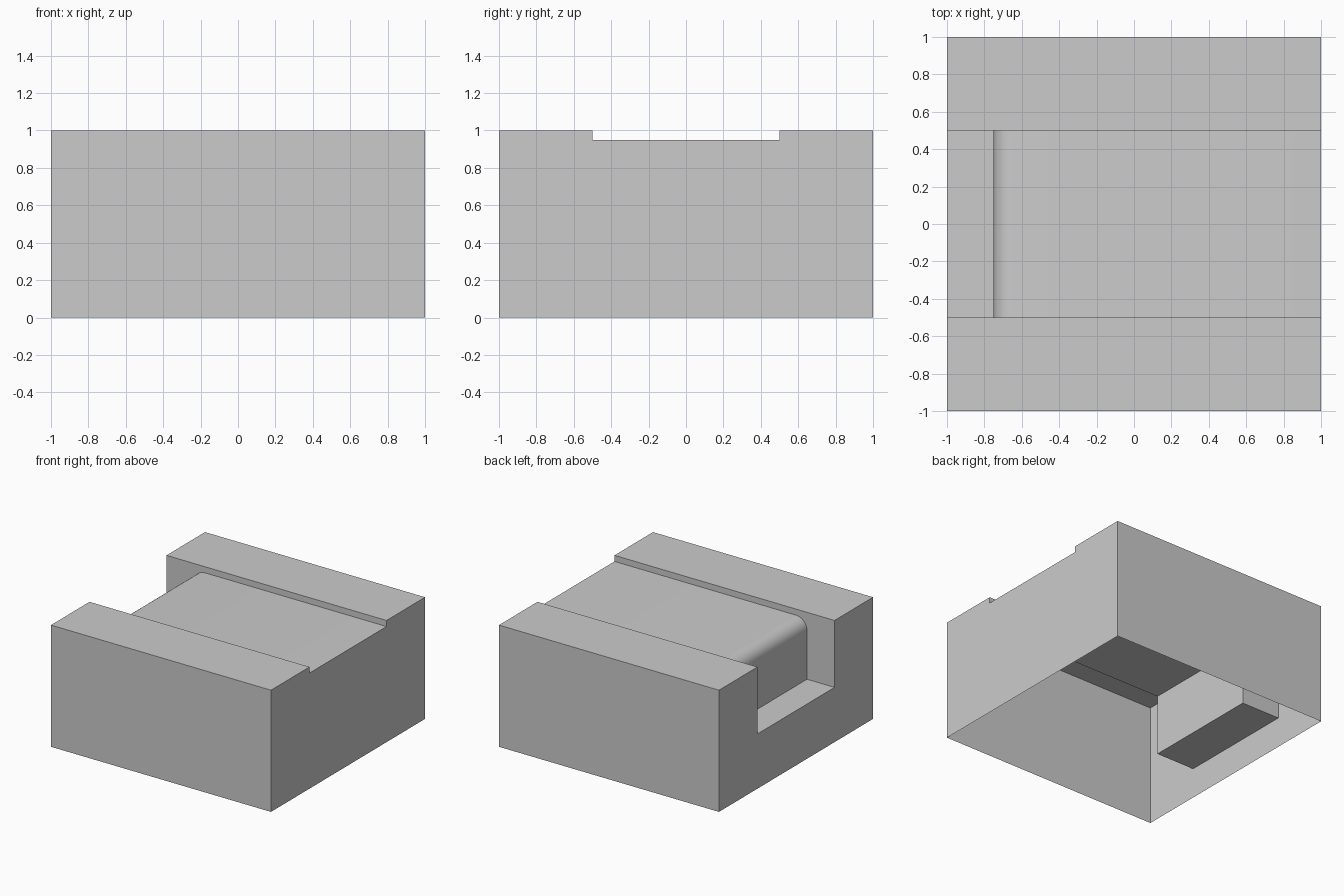
import bpy
import bmesh
import math
from mathutils import Vector

cube = bpy.data.objects.get("Cube")
if cube:
    bpy.data.objects.remove(cube, do_unlink=True)

GREY = (0.6, 0.6, 0.6, 1)
mat = bpy.data.materials.new("plain_grey")
mat.use_nodes = True
mat.diffuse_color = GREY
mat.node_tree.nodes["Principled BSDF"].inputs["Base Color"].default_value = GREY

HALF = 1.0        # half of the outer width
CHANNEL = 0.5     # half of the channel width
DECK = 0.95       # height of the channel floor
STEP = 0.45       # height of the low step
STEP_X = -0.75    # wall between deck and step
ROUND = 0.1       # rounding of the deck edge
THICK = 0.2       # thickness of the deck slab


def finish(name, bm):
    mesh = bpy.data.meshes.new(name)
    bm.to_mesh(mesh)
    bm.free()
    mesh.materials.append(mat)
    obj = bpy.data.objects.new(name, mesh)
    bpy.context.collection.objects.link(obj)
    return obj


def panel(name, points, facing):
    """One flat sheet whose normal points along facing."""
    bm = bmesh.new()
    face = bm.faces.new([bm.verts.new(p) for p in points])
    face.normal_update()
    if face.normal.dot(Vector(facing)) < 0:
        face.normal_flip()
    return finish(name, bm)


def strip(name, profile):
    """Sweep an open x-z profile across the channel."""
    bm = bmesh.new()
    rows = [[bm.verts.new((x, y, z)) for y in (-CHANNEL, CHANNEL)] for x, z in profile]
    for a, b in zip(rows, rows[1:]):
        bm.faces.new((a[0], a[1], b[1], b[0]))
    return finish(name, bm)


# Deck surface: flat floor, rounded edge, drop to the low step
arc = [(STEP_X + ROUND - ROUND * math.sin(t), DECK - ROUND + ROUND * math.cos(t))
       for t in (math.radians(15 * i) for i in range(7))]
deck = strip("channel_deck", [(HALF, DECK)] + arc + [(STEP_X, STEP), (-HALF, STEP)])
bpy.ops.object.select_all(action='DESELECT')
deck.select_set(True)
bpy.context.view_layer.objects.active = deck
bpy.ops.object.shade_smooth_by_angle(angle=math.radians(30))

# Underside of the slab
low = [(-HALF, STEP - THICK), (STEP_X + ROUND, STEP - THICK),
       (STEP_X + ROUND, DECK - THICK), (HALF, DECK - THICK)]
strip("deck_underside", low)

# Outer walls, raised ledges and channel sides, mirrored front to back
for label, s in (("front", -1), ("back", 1)):
    outer, inner = s * HALF, s * CHANNEL
    panel(label + "_wall", [(-HALF, outer, 0), (HALF, outer, 0),
                            (HALF, outer, 1), (-HALF, outer, 1)], (0, s, 0))
    panel(label + "_ledge", [(-HALF, outer, 1), (HALF, outer, 1),
                             (HALF, inner, 1), (-HALF, inner, 1)], (0, 0, 1))
    side = [(HALF, 1), (-HALF, 1)] + low
    panel(label + "_channel_side", [(x, inner, z) for x, z in side], (0, -s, 0))

# End walls, notched to the channel floor at each end
for label, s, floor in (("left", 1, DECK), ("right", -1, STEP)):
    outline = [(-HALF, 0), (HALF, 0), (HALF, 1), (CHANNEL, 1), (CHANNEL, floor),
               (-CHANNEL, floor), (-CHANNEL, 1), (-HALF, 1)]
    panel(label + "_end_wall", [(s * HALF, y, z) for y, z in outline], (s, 0, 0))
